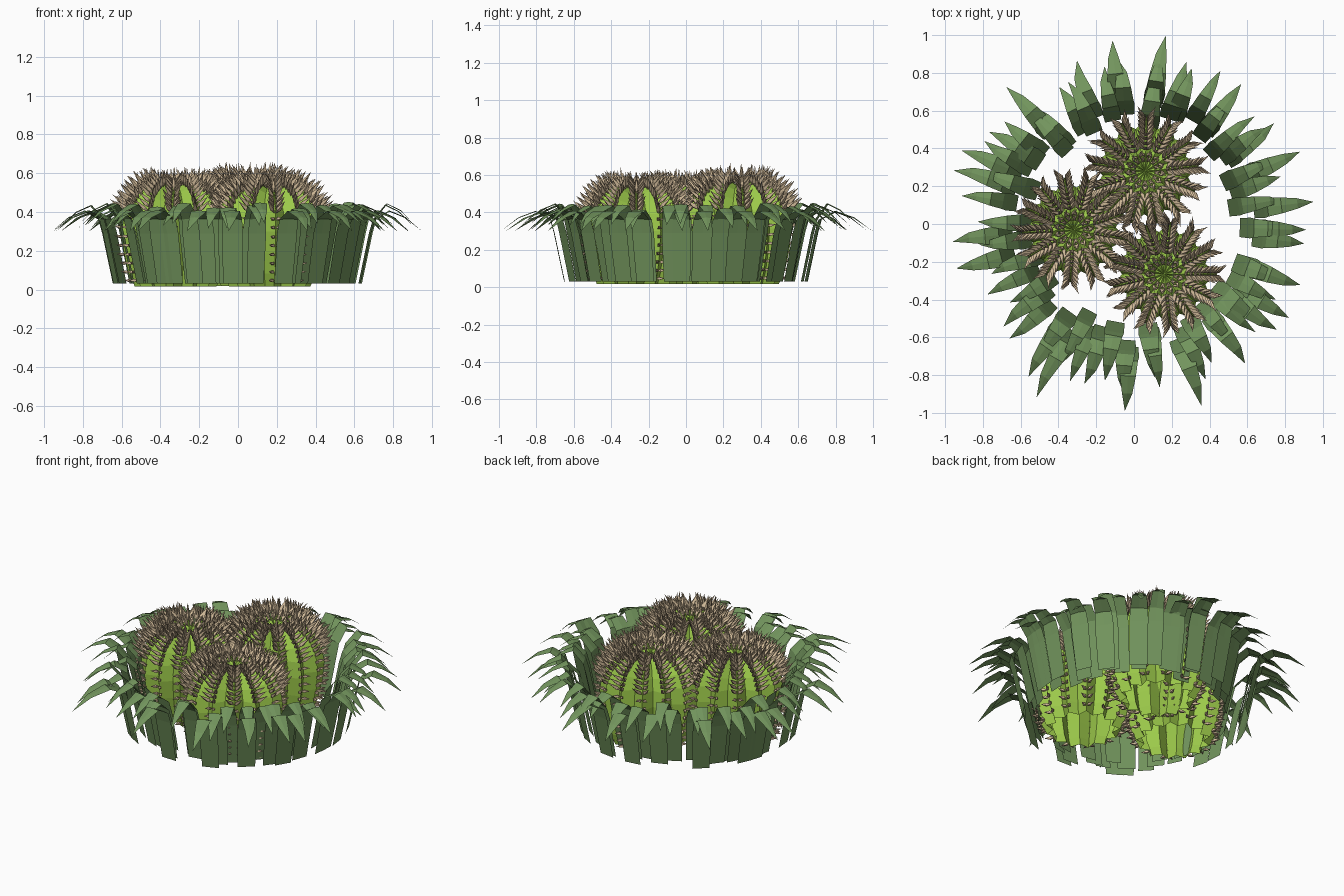
import bpy, bmesh, math, random
from mathutils import Vector

if "Cube" in bpy.data.objects:
    bpy.data.objects.remove(bpy.data.objects["Cube"])

random.seed(4)


def material(name, rgb):
    m = bpy.data.materials.new(name)
    m.diffuse_color = (*rgb, 1)
    m.use_nodes = True
    m.node_tree.nodes["Principled BSDF"].inputs["Base Color"].default_value = m.diffuse_color
    return m


GREEN = material("cactus_green", (0.34, 0.6, 0.07))
LEAF = material("leaf_green", (0.17, 0.30, 0.11))
TAN = material("spine_tan", (0.62, 0.48, 0.31))


def finish(name, bm, mat):
    bmesh.ops.recalc_face_normals(bm, faces=bm.faces)
    me = bpy.data.meshes.new(name)
    bm.to_mesh(me)
    bm.free()
    me.materials.append(mat)
    ob = bpy.data.objects.new(name, me)
    bpy.context.collection.objects.link(ob)
    return ob


# Body outline as fractions of radius and height
PROFILE = [(.76, .03), (.87, .15), (.96, .35), (1, .55), (.95, .72),
           (.82, .86), (.60, .95), (.36, .99), (.16, .97)]
RIBS = 13


def cactus_body(name, c, R, H, turn):
    # Ribbed barrel, open underneath
    bm = bmesh.new()
    rings = []
    n = RIBS * 2
    for r, z in PROFILE:
        ring = []
        for i in range(n):
            a = turn + i * math.pi / RIBS
            k = R * r * (1 if i % 2 == 0 else .8)
            zz = z * H - (.02 if i % 2 and z > .8 else 0)
            ring.append(bm.verts.new((c[0] + k * math.cos(a), c[1] + k * math.sin(a), zz)))
        rings.append(ring)
    for lo, hi in zip(rings, rings[1:]):
        for i in range(n):
            j = (i + 1) % n
            bm.faces.new((lo[i], lo[j], hi[j], hi[i]))
    top = bm.verts.new((c[0], c[1], H * .93))
    for i in range(n):
        bm.faces.new((rings[-1][i], rings[-1][(i + 1) % n], top))
    finish(name, bm, GREEN)


def spine(bm, p, d, length, w):
    # Slim four-sided spike, widest a third of the way along
    d = d.normalized()
    s = d.orthogonal().normalized()
    t = d.cross(s)
    base, tip = bm.verts.new(p - d * .008), bm.verts.new(p + d * length)
    mid = [bm.verts.new(p + d * length * .3 + v * w) for v in (s, t, -s, -t)]
    for i in range(4):
        j = (i + 1) % 4
        bm.faces.new((mid[i], mid[j], tip))
        bm.faces.new((mid[j], mid[i], base))


def along(R, H, f):
    # Point and upward tangent at arc-length fraction f of the outline
    pts = [Vector((r * R, z * H)) for r, z in PROFILE]
    lens = [(b - a).length for a, b in zip(pts, pts[1:])]
    d = f * sum(lens)
    for a, b, l in zip(pts, pts[1:], lens):
        if d <= l:
            break
        d -= l
    return a + (b - a) * min(d / l, 1), (b - a).normalized()


# Spine rows: sparse stubs low down, a dense long crown above, short at the hub
ROWS = [.05 + .068 * k for k in range(8)] + [.58 + .04 * k for k in range(9)] + [.95, .99]


def cactus_spines(name, c, R, H, turn):
    bm = bmesh.new()
    up = Vector((0, 0, 1))
    for rib in range(RIBS):
        a = turn + rib * math.tau / RIBS
        out = Vector((math.cos(a), math.sin(a), 0))
        side = up.cross(out)
        for f in ROWS:
            q, t = along(R, H, f)
            p = Vector((c[0], c[1], 0)) + out * q.x + up * q.y
            nrm = out * t.y - up * t.x
            if f < .56:
                length, w, lift, lean = .048, .011, .15, .65
            elif f < .93:
                length, w, lift, lean = .10, .014, .6, .5
            else:
                length, w, lift, lean = .055, .009, .3, .5
            for s in (-1, 1):
                d = nrm * .4 + out * .5 + up * lift + side * s * lean
                spine(bm, p + side * s * .006, d, length * random.uniform(.85, 1.15), w)
            if .76 <= f < .93:
                spine(bm, p, up + out * .15, length * random.uniform(.75, 1.05), w * .8)
    finish(name, bm, TAN)


# Three ribbed barrel cacti with their spines
for label, c, R, H, turn in (("back", (.06, .28), .285, .57, .1),
                             ("left", (-.32, -.03), .28, .55, .3),
                             ("right", (.16, -.265), .28, .545, .0)):
    cactus_body(label + "_cactus_body", c, R, H, turn)
    cactus_spines(label + "_cactus_spines", c, R, H, turn)


def leaf(bm, a, R, tip_z, width, foot):
    # Upright strap that bends over outward to a point: (radius, z, half width)
    bend = foot + .075
    reach = R - bend
    path = [(foot, .03, 1), (foot + .055, .29, 1.1), (bend, .365, 1),
            (bend + reach * .3, tip_z + .108, .85), (bend + reach * .65, tip_z + .073, .55)]
    out = Vector((math.cos(a), math.sin(a), 0))
    side = Vector((-out.y, out.x, 0))
    up = Vector((0, 0, 1))
    twist = random.uniform(-.05, .05)
    prev = None
    for i, (r, z, hw) in enumerate(path):
        fold = 0 if i < 2 else .004
        mid = out * r + up * z + side * twist * max(0, i - 5) / 3
        h = hw * width
        row = [bm.verts.new(mid - side * h - up * fold), bm.verts.new(mid),
               bm.verts.new(mid + side * h - up * fold)]
        if prev:
            for j in (0, 1):
                bm.faces.new((prev[j], prev[j + 1], row[j + 1], row[j]))
        prev = row
    tip = bm.verts.new(out * R + up * tip_z + side * twist * .4)
    for j in (0, 1):
        bm.faces.new((prev[j], prev[j + 1], tip))


# Long leaves at measured tips, with shorter random ones between
TIPS = [(.88, .38), (.95, .12), (.88, -.03), (.88, -.33), (.82, -.5), (.75, -.57),
        (.6, -.73), (.37, -.96), (-.04, -.99), (-.25, -.85), (-.53, -.91), (-.57, -.8),
        (-.7, -.53), (-.94, -.24), (-.96, -.08), (-.95, .3), (-.91, .4), (-.76, .5),
        (-.67, .73), (-.32, .86), (-.12, .97), (.16, 1.0), (.28, .86), (.57, .74), (.75, .52)]
bm = bmesh.new()
for x, y in TIPS:
    R = math.hypot(x, y)
    leaf(bm, math.atan2(y, x), R, .30, .05, min(R - .32, .65))
for i in range(42):
    a = (i + random.uniform(-.5, .5)) * math.tau / 42
    foot = random.uniform(.5, .635)
    leaf(bm, a, foot + random.uniform(.27, .33), random.uniform(.305, .345),
         random.uniform(.042, .052), foot)
finish("leaf_ring", bm, LEAF)
